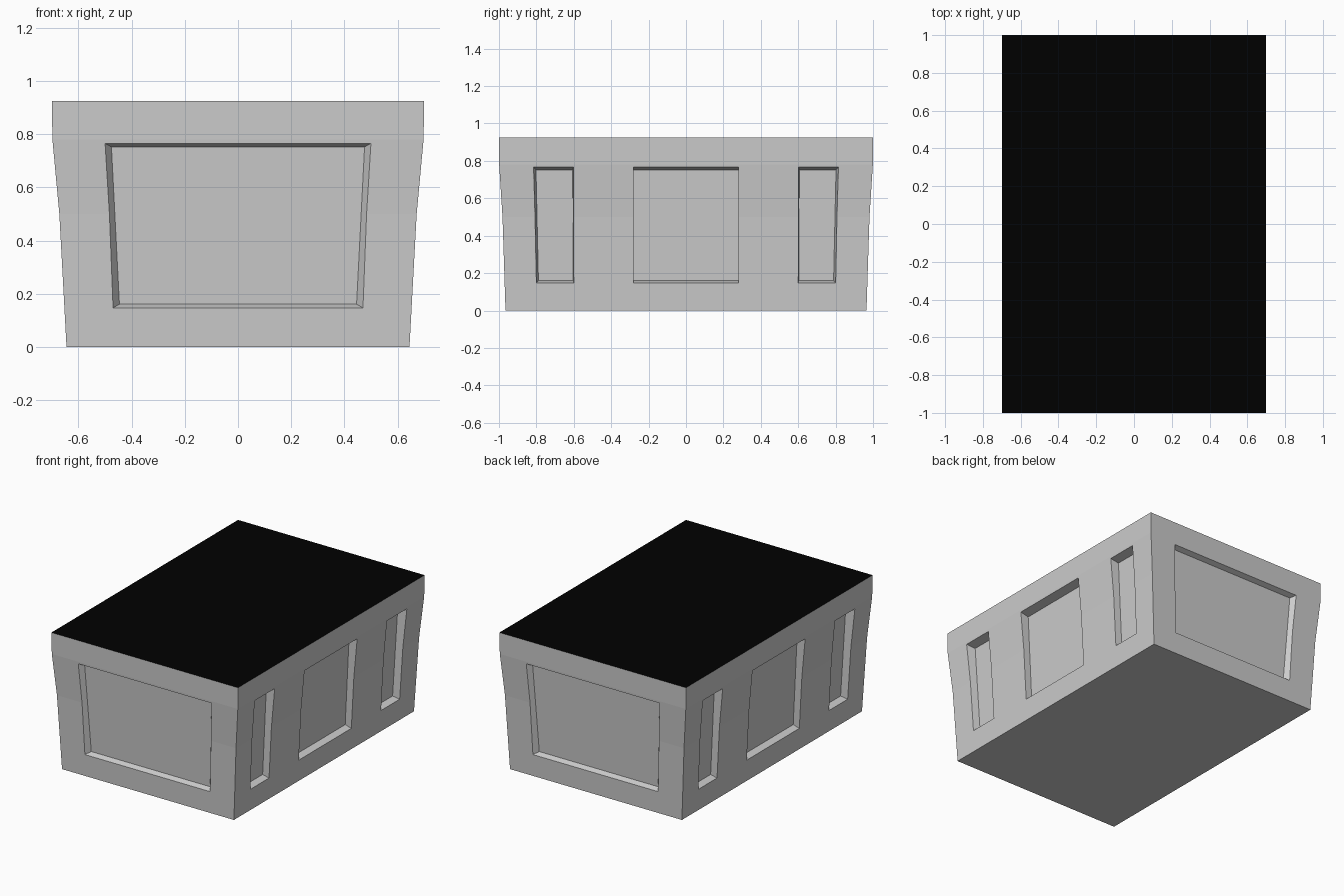
import bpy
import bmesh

if "Cube" in bpy.data.objects:
    bpy.data.objects.remove(bpy.data.objects["Cube"])

# Wall profile: height, half width (x), half length (y)
RINGS = [(0.0, 0.645, 0.965), (0.5, 0.672, 0.981), (0.78, 0.698, 0.999), (0.925, 0.70, 1.0)]
Z_LOW, Z_HIGH = 0.147, 0.766


def wall(z, axis):
    """Half extent of the body at height z (axis 0 = x, 1 = y)."""
    for a, b in zip(RINGS, RINGS[1:]):
        if z <= b[0]:
            t = (z - a[0]) / (b[0] - a[0])
            return a[1 + axis] + t * (b[1 + axis] - a[1 + axis])


def loft(name, rings):
    """Closed solid through a list of four-point rings."""
    bm = bmesh.new()
    loops = [[bm.verts.new(p) for p in ring] for ring in rings]
    for a, b in zip(loops, loops[1:]):
        for i in range(4):
            j = (i + 1) % 4
            bm.faces.new((a[i], a[j], b[j], b[i]))
    bm.faces.new(loops[0][::-1])
    bm.faces.new(loops[-1])
    bmesh.ops.recalc_face_normals(bm, faces=bm.faces[:])
    mesh = bpy.data.meshes.new(name)
    bm.to_mesh(mesh)
    bm.free()
    obj = bpy.data.objects.new(name, mesh)
    bpy.context.collection.objects.link(obj)
    return obj


def rect(x, y, z):
    return [(-x, -y, z), (x, -y, z), (x, y, z), (-x, y, z)]


def panel_cutter(axis, side, low, high, inset_low, inset_high, depths):
    """Tapered cutter; low/high are (left, right) spans at the bottom and top."""
    def corners(spans, insets, zs, outs):
        pts = []
        for (l, r), (il, ir), z, w in zip(spans, insets, zs, outs):
            pair = [(l + il, w, z), (r - ir, w, z)]
            pts += pair if not pts else pair[::-1]
        return pts

    ins = (inset_low, inset_high)
    w = [wall(Z_LOW, axis), wall(Z_HIGH, axis)]
    outer = corners((low, high), ((0, 0), (0, 0)), (Z_LOW, Z_HIGH), w)
    inner = corners((low, high), ins, (Z_LOW + 0.014, Z_HIGH - 0.014),
                    (w[0] - depths[0], w[1] - depths[1]))
    beyond = [tuple(2 * o - i for o, i in zip(p, q)) for p, q in zip(outer, inner)]

    def place(p):
        u, out, z = p
        return (side * out, u, z) if axis == 0 else (u, side * out, z)

    return loft("panel_cutter", [[place(p) for p in r] for r in (inner, outer, beyond)])


# Tapered body
body = loft("body", [rect(x, y, z) for z, x, y in RINGS])

# Recessed panels: one on each end, three on each long side
cutters = []
for s in (-1, 1):
    cutters.append(panel_cutter(1, s, (-0.47, 0.47), (-0.5, 0.5),
                                (0.024, 0.024), (0.024, 0.024), (0.034, 0.034)))
    cutters.append(panel_cutter(0, s, (-0.282, 0.282), (-0.282, 0.282),
                                (0.001, 0.001), (0.001, 0.001), (0.045, 0.06)))
    cutters.append(panel_cutter(0, s, (0.60, 0.80), (0.602, 0.815),
                                (0.004, 0.011), (0.004, 0.013), (0.045, 0.06)))
    cutters.append(panel_cutter(0, s, (-0.80, -0.60), (-0.815, -0.602),
                                (0.011, 0.004), (0.013, 0.004), (0.045, 0.06)))
for c in cutters:
    c.hide_render = True
    mod = body.modifiers.new("recess", "BOOLEAN")
    mod.operation = "DIFFERENCE"
    mod.solver = "EXACT"
    mod.object = c

# Bake the recesses, then open the top for the lid
deps = bpy.context.evaluated_depsgraph_get()
mesh = bpy.data.meshes.new_from_object(body.evaluated_get(deps))
body.modifiers.clear()
body.data = mesh
for c in cutters:
    bpy.data.objects.remove(c)
bm = bmesh.new()
bm.from_mesh(mesh)
top = [f for f in bm.faces if all(v.co.z > 0.92 for v in f.verts)]
bmesh.ops.delete(bm, geom=top, context="FACES_ONLY")
bm.to_mesh(mesh)
bm.free()

# Black top surface
black = bpy.data.materials.new("black_top")
black.diffuse_color = (0.0, 0.0, 0.0, 1.0)
black.use_nodes = True
black.node_tree.nodes["Principled BSDF"].inputs["Base Color"].default_value = black.diffuse_color
lid_mesh = bpy.data.meshes.new("top_surface")
lid_mesh.from_pydata(rect(0.70, 1.0, 0.925), [], [(0, 1, 2, 3)])
lid_mesh.materials.append(black)
lid = bpy.data.objects.new("top_surface", lid_mesh)
bpy.context.collection.objects.link(lid)
